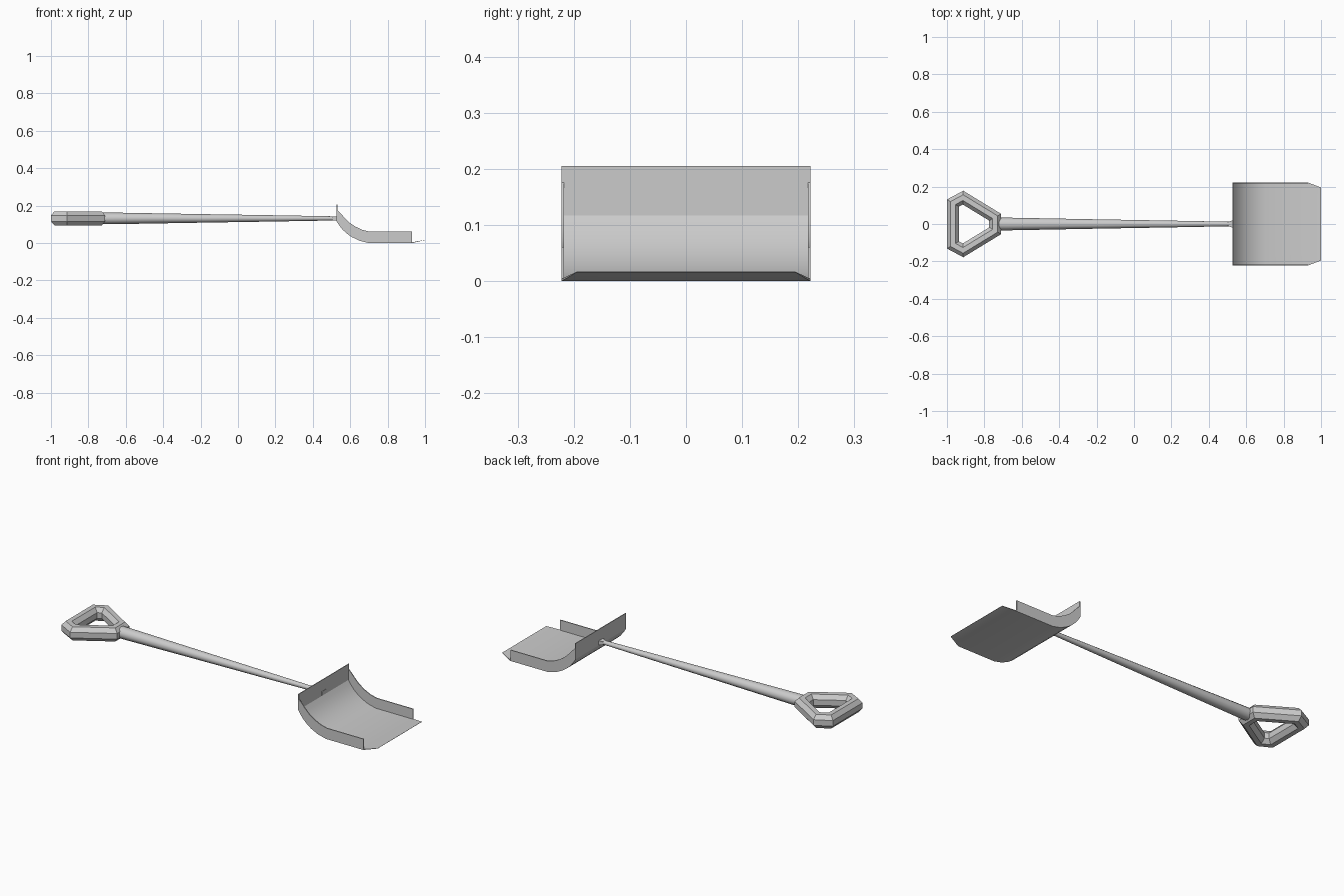
import bpy, bmesh, math
from mathutils import Vector

if "Cube" in bpy.data.objects:
    bpy.data.objects.remove(bpy.data.objects["Cube"])


def make_object(name, bm, smooth=None):
    bmesh.ops.recalc_face_normals(bm, faces=bm.faces)
    mesh = bpy.data.meshes.new(name)
    bm.to_mesh(mesh)
    bm.free()
    ob = bpy.data.objects.new(name, mesh)
    bpy.context.collection.objects.link(ob)
    if smooth:
        bpy.ops.object.select_all(action='DESELECT')
        ob.select_set(True)
        bpy.context.view_layer.objects.active = ob
        bpy.ops.object.shade_smooth_by_angle(angle=math.radians(smooth))
    return ob


def skin(bm, rings, loop=False):
    n = len(rings[0])
    pairs = list(zip(rings, rings[1:])) + ([(rings[-1], rings[0])] if loop else [])
    for a, b in pairs:
        for i in range(n):
            j = (i + 1) % n
            bm.faces.new((a[i], a[j], b[j], b[i]))
    if not loop:
        bm.faces.new(rings[0])
        bm.faces.new(rings[-1])


AXIS_Z = 0.132
HALF_W = 0.222
THICK = 0.004

# Scoop outer profile (x, z), and matching upper edge of the side walls
lower = [(.527, .117), (.541, .095), (.56, .071), (.582, .051), (.607, .033),
         (.65, .012), (.70, 0), (.93, 0)]
upper = [(.529, .178), (.548, .160), (.57, .135), (.597, .109), (.628, .088),
         (.664, .071), (.703, .061), (.93, .061)]

# Scoop blade: closed sheet in seven panels, tapering to a raised clipped tip
outer = [(.527, .205)] + lower + [(1.0, .016)]
inner = []
for i, p in enumerate(outer):
    a, b = Vector(outer[max(i - 1, 0)]), Vector(outer[min(i + 1, len(outer) - 1)])
    t = (b - a).normalized()
    k = .001 if i == len(outer) - 1 else THICK
    inner.append((p[0] - t.y * k, p[1] + t.x * k))
inner[-1] = (1.0, .017)
bm = bmesh.new()
rings = []
ys = [-HALF_W, -.16, -.095, -.033, .033, .095, .16, HALF_W]
for y in ys:
    def vert(p):
        return bm.verts.new((p[0], y * (.195 / HALF_W if p[0] > .99 else 1), p[1]))
    rings.append([vert(p) for p in outer] + [vert(p) for p in reversed(inner)])
n = len(outer)
for a, b in zip(rings, rings[1:]):
    for i in range(2 * n):
        j = (i + 1) % (2 * n)
        bm.faces.new((a[i], a[j], b[j], b[i]))
for r in (rings[0], rings[-1]):
    for i in range(n - 1):
        bm.faces.new((r[i], r[i + 1], r[2 * n - 2 - i], r[2 * n - 1 - i]))
make_object("scoop_blade", bm, 30)

# Side walls following the scoop curve
for side, s in (("left", -1), ("right", 1)):
    bm = bmesh.new()
    rings = []
    for (xl, zl), (xu, zu) in zip(lower, upper):
        yo, yi = s * HALF_W, s * (HALF_W - .005)
        rings.append([bm.verts.new(c) for c in
                      ((xl, yo, zl), (xu, yo, zu), (xu, yi, zu), (xl, yi, zl))])
    skin(bm, rings)
    make_object("scoop_wall_" + side, bm, 30)

# Tapered shaft
bm = bmesh.new()
rings = []
for x, r in ((-.74, .034), (-.68, .034), (-.2, .025), (.2, .018), (.515, .012)):
    rings.append([bm.verts.new((x, r * math.cos(a), AXIS_Z + r * .92 * math.sin(a)))
                  for a in (math.tau * i / 12 for i in range(12))])
skin(bm, rings)
make_object("shaft", bm, 40)

# Flared rectangular mount passing through the blade
bm = bmesh.new()
rings = []
for x, w, h in ((.505, .012, .010), (.525, .019, .011), (.533, .019, .011)):
    rings.append([bm.verts.new((x, w * a, AXIS_Z - .001 + h * b))
                  for a, b in ((-1, -1), (1, -1), (1, 1), (-1, 1))])
skin(bm, rings)
make_object("blade_mount", bm)

# Grip: octagonal tube mitred around a six-sided loop
half = [(-.968, .112), (-.914, .141), (-.742, .036)]
path = [Vector(p) for p in half] + [Vector((x, -y)) for x, y in reversed(half)]
bm = bmesh.new()
rings = []
for i, p in enumerate(path):
    d1 = (p - path[i - 1]).normalized()
    d2 = (path[(i + 1) % len(path)] - p).normalized()
    n1, n2 = Vector((-d1.y, d1.x)), Vector((-d2.y, d2.x))
    m = (n1 + n2).normalized()
    m /= m.dot(n1)
    ring = []
    for k in range(8):
        a = math.tau * (k + .5) / 8
        f = 1 / math.cos(math.pi / 8)
        q = p + m * (.032 * f * math.cos(a))
        ring.append(bm.verts.new((q.x, q.y, AXIS_Z + .038 * f * math.sin(a))))
    rings.append(ring)
skin(bm, rings, loop=True)
make_object("grip", bm)
